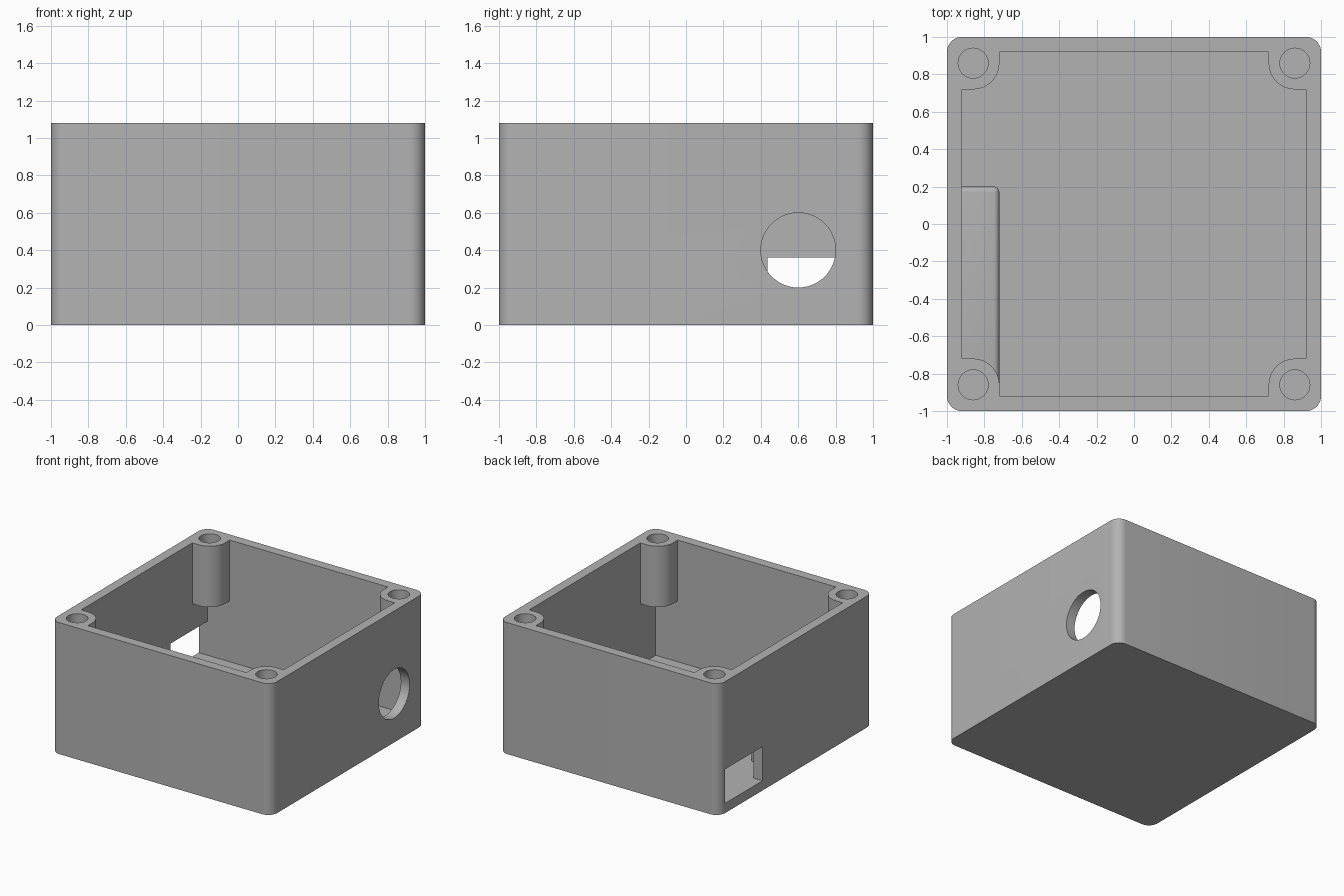
import bpy
import bmesh
from math import cos, sin, pi

if "Cube" in bpy.data.objects:
    bpy.data.objects.remove(bpy.data.objects["Cube"], do_unlink=True)

HEIGHT, WALL, POST_BOTTOM = 1.08, 0.08, 0.58
INNER = 1 - WALL
SCREW = 0.86       # screw hole offset from the centre
CORNERS = [(1, 1), (-1, 1), (-1, -1), (1, -1)]

grey = bpy.data.materials.new("grey plastic")
grey.use_nodes = True
grey.diffuse_color = (0.45, 0.45, 0.45, 1)
grey.node_tree.nodes["Principled BSDF"].inputs["Base Color"].default_value = grey.diffuse_color


def prism(name, outline, z0, z1):
    """Extrude a counter-clockwise outline from z0 to z1."""
    bm = bmesh.new()
    base = bm.faces.new([bm.verts.new((x, y, z0)) for x, y in outline])
    top = bmesh.ops.extrude_face_region(bm, geom=[base])["geom"]
    verts = [v for v in top if isinstance(v, bmesh.types.BMVert)]
    bmesh.ops.translate(bm, verts=verts, vec=(0, 0, z1 - z0))
    bmesh.ops.recalc_face_normals(bm, faces=bm.faces)
    mesh = bpy.data.meshes.new(name)
    bm.to_mesh(mesh)
    bm.free()
    mesh.materials.append(grey)
    obj = bpy.data.objects.new(name, mesh)
    bpy.context.collection.objects.link(obj)
    return obj


def arc(cx, cy, r, start, end, steps):
    return [(cx + r * cos(start + (end - start) * i / steps),
             cy + r * sin(start + (end - start) * i / steps)) for i in range(steps + 1)]


def rect(x0, x1, y0, y1):
    return [(x0, y0), (x1, y0), (x1, y1), (x0, y1)]


def apply_modifier(obj, mod):
    bpy.context.view_layer.objects.active = obj
    bpy.ops.object.modifier_apply(modifier=mod.name)


def cut(obj, cutter):
    mod = obj.modifiers.new("cut", 'BOOLEAN')
    mod.operation, mod.solver, mod.object = 'DIFFERENCE', 'EXACT', cutter
    apply_modifier(obj, mod)
    bpy.data.objects.remove(cutter, do_unlink=True)


def smooth(obj):
    bpy.ops.object.select_all(action='DESELECT')
    obj.select_set(True)
    bpy.context.view_layer.objects.active = obj
    bpy.ops.object.shade_smooth_by_angle(angle=pi / 6)


# Outer block with rounded vertical corners
outline = []
for i, (sx, sy) in enumerate(CORNERS):
    outline += arc(sx * 0.92, sy * 0.92, 0.08, i * pi / 2, (i + 1) * pi / 2, 12)
box = prism("enclosure_box", outline, 0, HEIGHT)

# Cavity: plain below, notched around the screw posts above
cut(box, prism("lower_cavity", rect(-INNER, INNER, -INNER, INNER), WALL, POST_BOTTOM))
outline = []
for i, (sx, sy) in enumerate(CORNERS):
    curve = arc(sx * SCREW, sy * SCREW, 0.14, i * pi / 2 + 1.5 * pi, i * pi / 2 + pi, 16)
    first, last = curve[0], curve[-1]
    if sx == sy:
        outline += [(sx * INNER, first[1])] + curve + [(last[0], sy * INNER)]
    else:
        outline += [(first[0], sy * INNER)] + curve + [(sx * INNER, last[1])]
cut(box, prism("upper_cavity", outline, POST_BOTTOM - 0.1, HEIGHT + 0.1))

# Blind screw holes
for sx, sy in CORNERS:
    circle = arc(sx * SCREW, sy * SCREW, 0.08, 0, 2 * pi, 32)[:-1]
    cut(box, prism("screw_hole", circle, HEIGHT - 0.4, HEIGHT + 0.1))

# Round cable hole in the left wall
cable = prism("cable_hole", arc(0, 0, 0.2, 0, 2 * pi, 48)[:-1], -0.15, 0.15)
cable.rotation_euler = (0, pi / 2, 0)
cable.location = (0.96, 0.6, 0.4)
cut(box, cable)

# Rectangular port in the right wall, level with the floor
cut(box, prism("port_hole", rect(-1.1, -0.85, 0.435, INNER), WALL, 0.36))
smooth(box)

# Rounded ledge along the right wall, sunk into wall and floor
ledge = prism("inner_ledge", rect(-0.96, -0.72, -0.96, 0.2), 0.03, 0.36)
bevel = ledge.modifiers.new("round", 'BEVEL')
bevel.width, bevel.segments = 0.03, 6
apply_modifier(ledge, bevel)
smooth(ledge)
